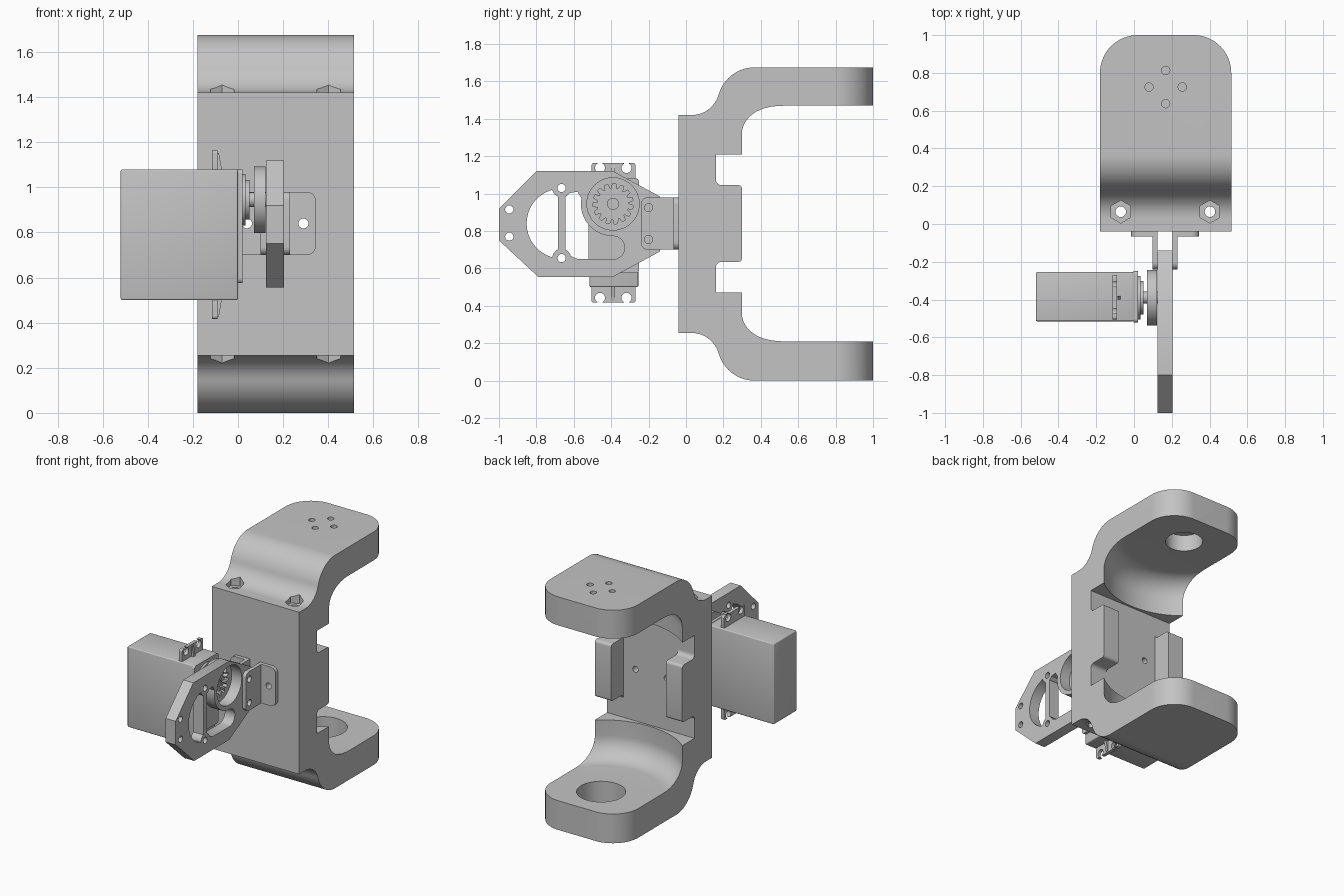
import bpy, bmesh
from math import sin, cos, pi, radians
from mathutils import Vector

if "Cube" in bpy.data.objects:
    bpy.data.objects.remove(bpy.data.objects["Cube"])

grey = bpy.data.materials.new("plain grey")
grey.use_nodes = True
grey.diffuse_color = (0.55, 0.55, 0.55, 1)
grey.node_tree.nodes["Principled BSDF"].inputs["Base Color"].default_value = (0.55, 0.55, 0.55, 1)


def finish(name, bm):
    bmesh.ops.recalc_face_normals(bm, faces=bm.faces)
    mesh = bpy.data.meshes.new(name)
    bm.to_mesh(mesh)
    bm.free()
    mesh.materials.append(grey)
    obj = bpy.data.objects.new(name, mesh)
    bpy.context.scene.collection.objects.link(obj)
    return obj


def prism(name, pts, axis, lo, hi):
    """Extrude a 2D outline along an axis (remaining axes in xyz order)."""
    def place(p, d):
        return {"x": (d, p[0], p[1]), "y": (p[0], d, p[1]), "z": (p[0], p[1], d)}[axis]
    bm = bmesh.new()
    low = [bm.verts.new(place(p, lo)) for p in pts]
    high = [bm.verts.new(place(p, hi)) for p in pts]
    bm.faces.new(low)
    bm.faces.new(high)
    for i in range(len(pts)):
        j = (i + 1) % len(pts)
        bm.faces.new((low[i], low[j], high[j], high[i]))
    return finish(name, bm)


def arc(cx, cy, r, a0=0, a1=360, n=32):
    steps = n if a1 - a0 == 360 else n + 1
    return [(cx + r * cos(radians(a0 + (a1 - a0) * i / n)),
             cy + r * sin(radians(a0 + (a1 - a0) * i / n))) for i in range(steps)]


def rounded(corners, n=10):
    """Outline with a fillet radius given at each corner."""
    pts = []
    for i, (x, y, r) in enumerate(corners):
        p = Vector((x, y))
        if not r:
            pts.append((x, y))
            continue
        u = (Vector(corners[i - 1][:2]) - p).normalized()
        v = (Vector(corners[(i + 1) % len(corners)][:2]) - p).normalized()
        half = u.angle(v) / 2
        c = p + (u + v).normalized() * (r / sin(half))
        a = (p + u * (r * cos(half) / sin(half)) - c).normalized()
        b = (p + v * (r * cos(half) / sin(half)) - c).normalized()
        pts += [tuple(c + a.slerp(b, k / n) * r) for k in range(n + 1)]
    return pts


def rect(x0, x1, y0, y1, r=0, r2=None):
    """Rectangle with radius r on the low-x side and r2 on the high-x side."""
    r2 = r if r2 is None else r2
    return rounded([(x0, y0, r), (x1, y0, r2), (x1, y1, r2), (x0, y1, r)])


def combine(obj, tool, op="DIFFERENCE"):
    mod = obj.modifiers.new("combine", "BOOLEAN")
    mod.object, mod.operation, mod.solver = tool, op, "EXACT"
    bake(obj)
    bpy.data.objects.remove(tool)


def bake(obj):
    graph = bpy.context.evaluated_depsgraph_get()
    mesh = bpy.data.meshes.new_from_object(obj.evaluated_get(graph))
    obj.modifiers.clear()
    obj.data = mesh


def soften(obj, width):
    mod = obj.modifiers.new("bevel", "BEVEL")
    mod.width, mod.segments, mod.limit_method = width, 3, "ANGLE"
    bake(obj)


def drill(obj, axis, centres, r, lo, hi, n=24):
    for u, v in centres:
        combine(obj, prism("cutter", arc(u, v, r, n=n), axis, lo, hi))


# Main C-shaped frame: side outline trimmed by a plan with rounded ends
MID, H, HUB = 0.1675, 1.675, 0.725
X0, X1 = -0.18, 0.515
upper = [(-0.04, 1.42, 0), (0.14, 1.42, 0.15), (0.22, H, 0.2), (1, H, 0)]
lower = [(y, H - z, r) for y, z, r in reversed(upper)]
frame = prism("frame", rounded(upper + lower, 16), "x", X0, X1)
plan = rounded([(X0, -0.1, 0), (X1, -0.1, 0), (X1, 1, 0.2), (X0, 1, 0.2)], 16)
combine(frame, prism("cutter", plan, "z", -0.1, H + 0.1), "INTERSECT")
combine(frame, prism("cutter", rect(0.16, 1.2, 0.47, 1.21), "x", -0.3, 0.7))

# Round filleted hollow between the two arms
outline = [(0, 0.21)] + arc(0.4, 0.36, 0.15, -90, 0, 12) + arc(0.4, 1.32, 0.15, 0, 90, 12) + [(0, 1.47)]
bm = bmesh.new()
verts = [bm.verts.new((MID + r, HUB, z)) for r, z in outline]
edges = [bm.edges.new(e) for e in zip(verts, verts[1:])]
bmesh.ops.spin(bm, geom=verts + edges, cent=(MID, HUB, 0), axis=(0, 0, 1), angle=2 * pi, steps=80)
bmesh.ops.remove_doubles(bm, verts=bm.verts, dist=0.0005)
combine(frame, finish("cutter", bm))

# Pockets and screw holes in the arms
drill(frame, "z", [(MID, HUB)], 0.16, 0.05, 0.4, 48)
drill(frame, "z", [(MID, HUB)], 0.125, 1.3, 1.59, 48)
drill(frame, "z", [(MID + 0.088 * cos(k * pi / 2), HUB + 0.088 * sin(k * pi / 2)) for k in range(4)],
      0.022, 1.5, 1.8)

# Nut recesses, long bolt holes and the two cross holes in the back wall
for x in (-0.07, 0.402):
    hexagon = arc(x, 0.065, 0.06, 30, 390, 6)
    combine(frame, prism("cutter", hexagon, "z", 1.39, 1.6))
    combine(frame, prism("cutter", hexagon, "z", 0.1, H - 1.39))
    drill(frame, "z", [(x, 0.065)], 0.028, 0.2, 1.5)
drill(frame, "y", [(0.04, 0.84), (0.29, 0.84)], 0.022, -0.1, 0.25)

# Rear guide pads with flared roots
pad = rounded([(0.15, 0.6, 0), (0.16, 0.6, 0), (0.16, 0.635, 0.03), (0.3, 0.635, 0.02),
               (0.3, 1.045, 0.02), (0.16, 1.045, 0.03), (0.16, 1.08, 0), (0.15, 1.08, 0)], 5)
for side, a, b in (("right", X0, X0 + 0.13), ("left", X1 - 0.13, X1)):
    prism(side + "_guide_pad", pad, "x", a, b)

# Pair of angle brackets clamping the arm plate
for side, s in (("left", 1), ("right", -1)):
    def across(a, b):
        return sorted((0.165 + s * a, 0.165 + s * b))
    lo, hi = across(0.04, 0.066)
    bracket = prism(side + "_angle_bracket", rect(-0.24, -0.04, 0.7, 0.98, 0.035, 0), "x", lo, hi)
    lo, hi = across(0.04, 0.18)
    radii = (0, 0.04) if s > 0 else (0.04, 0)
    combine(bracket, prism("cutter", rect(lo, hi, 0.7, 0.98, *radii), "y", -0.066, -0.04), "UNION")
    drill(bracket, "x", [(-0.2, 0.755), (-0.2, 0.925)], 0.022, 0, 0.4)
    drill(bracket, "y", [(0.165 + s * 0.125, 0.84)], 0.022, -0.1, 0)

# Eight-sided arm plate with openings
P0, P1 = 0.125, 0.205
AX = (-0.39, 0.945)
arm = prism("arm_plate", [(-1, 0.92), (-0.8, 1.12), (-0.39, 1.12), (-0.14, 0.985), (-0.14, 0.69),
                          (-0.39, 0.555), (-0.79, 0.555), (-1, 0.75)], "x", P0, P1)
combine(arm, prism("cutter", arc(-0.665, 0.84, 0.187, 96, 264, 28), "x", 0, 0.4))
slot = [(-0.645, 1.0), (-0.58, 1.01)] + arc(*AX, 0.172, 170, 270, 16) \
    + arc(-0.39, 0.711, 0.062, 90, -90, 14) + [(-0.58, 0.65), (-0.645, 0.68)]
combine(arm, prism("cutter", slot, "x", 0, 0.4))
ends = [(-0.665, 1.03), (-0.665, 0.655)]
for u, v in ends:
    combine(arm, prism("cutter", arc(u, v, 0.05), "x", P0, P1), "UNION")
drill(arm, "x", ends + [(-0.945, 0.915), (-0.945, 0.77)], 0.022, 0, 0.4)
drill(arm, "x", [AX], 0.14, 0, 0.4, 48)

# Horn disc with a toothed recess
horn = prism("horn_disc", arc(*AX, 0.147, n=48), "x", 0.07, 0.122)
teeth = []
for k in range(15):
    for f, r in ((0, 0.083), (0.25, 0.083), (0.4, 0.108), (0.8, 0.108)):
        a = 2 * pi * (k + f) / 15
        teeth.append((AX[0] + r * cos(a), AX[1] + r * sin(a)))
combine(horn, prism("cutter", teeth, "x", 0.09, 0.2))

# Servo body, lid and stepped output shaft
body = prism("servo_body", rect(-0.515, -0.255, 0.5, 1.08), "x", -0.52, 0)
soften(body, 0.008)
prism("servo_lid", rect(-0.522, -0.25, 0.575, 1.08, 0.02), "x", -0.002, 0.02)
for name, r, lo, hi in (("output_collar", 0.115, 0.02, 0.034), ("output_ring", 0.088, 0.034, 0.05),
                        ("output_shaft", 0.032, 0.05, 0.118)):
    prism(name, arc(*AX, r, n=40), "x", lo, hi)
screw = prism("shaft_screw", arc(*AX, 0.032), "x", 0.11, 0.125)
drill(screw, "x", [AX], 0.018, 0.112, 0.2, 6)

# Mounting ears with open screw slots and a tapered rib
for name, s in (("upper", 1), ("lower", -1)):
    z0, z1 = 0.79 + s * 0.28, 0.79 + s * 0.373
    ear = prism(name + "_servo_ear", rect(-0.505, -0.27, min(z0, z1), max(z0, z1), 0.012), "x", -0.115, -0.09)
    for y in (-0.46, -0.318):
        tip = 0.79 + s * 0.4
        mid = 0.79 + s * 0.347
        drill(ear, "x", [(y, mid)], 0.027, -0.2, 0)
        gap = rect(y - 0.013, y + 0.013, min(mid, tip), max(mid, tip))
        combine(ear, prism("cutter", gap, "x", -0.2, 0))
    prism(name + "_ear_rib", [(-0.095, z0), (-0.07, z0), (-0.085, z1 - s * 0.01), (-0.095, z1 - s * 0.01)],
          "y", -0.4, -0.38)

# Smooth the curved faces, keep the corners sharp
for obj in bpy.context.scene.objects:
    obj.select_set(obj.type == "MESH")
    if obj.type == "MESH":
        bpy.context.view_layer.objects.active = obj
bpy.ops.object.shade_smooth_by_angle(angle=radians(30))
